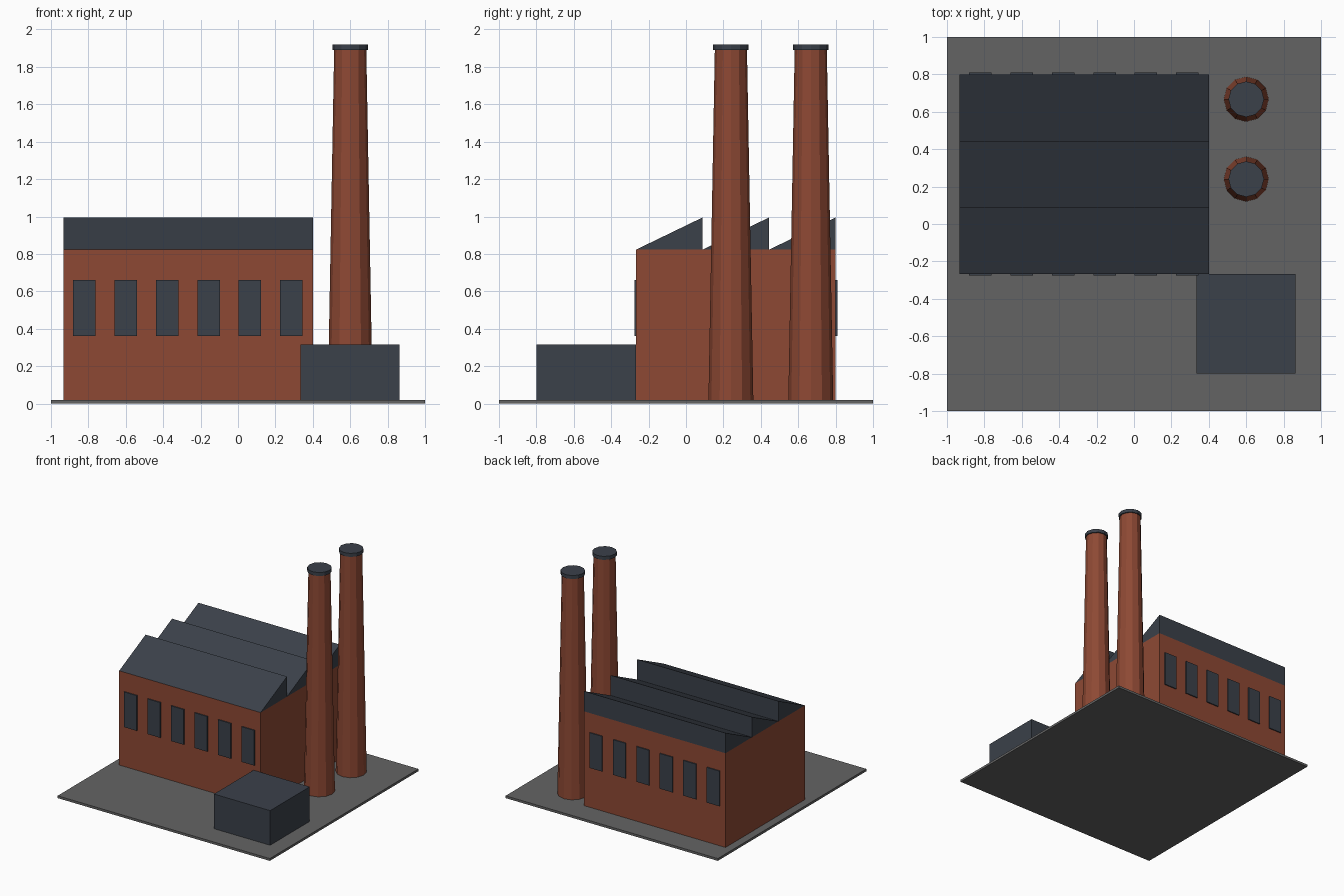
import bpy, bmesh
from mathutils import Matrix

cube = bpy.data.objects.get("Cube")
if cube:
    bpy.data.objects.remove(cube, do_unlink=True)


def material(name, rgb):
    m = bpy.data.materials.new(name)
    m.use_nodes = True
    m.diffuse_color = (*rgb, 1)
    m.node_tree.nodes["Principled BSDF"].inputs["Base Color"].default_value = (*rgb, 1)
    return m


BRICK = material("brick", (0.27, 0.066, 0.034))
SLATE = material("slate", (0.043, 0.052, 0.068))
PAVING = material("paving", (0.127, 0.127, 0.127))


def finish(name, bm, mat):
    bmesh.ops.recalc_face_normals(bm, faces=bm.faces)
    mesh = bpy.data.meshes.new(name)
    bm.to_mesh(mesh)
    bm.free()
    mesh.materials.append(mat)
    obj = bpy.data.objects.new(name, mesh)
    bpy.context.collection.objects.link(obj)
    return obj


def box(name, low, high, mat):
    bm = bmesh.new()
    bmesh.ops.create_cube(bm, size=1)
    for v in bm.verts:
        v.co = [h if c > 0 else l for c, l, h in zip(v.co, low, high)]
    return finish(name, bm, mat)


def drum(name, x, y, z0, z1, r0, r1, mat, sides=12):
    bm = bmesh.new()
    bmesh.ops.create_cone(bm, cap_ends=True, segments=sides, radius1=r0, radius2=r1,
                          depth=z1 - z0, matrix=Matrix.Translation((x, y, (z0 + z1) / 2)))
    return finish(name, bm, mat)


def wedge(name, x0, x1, profile, mat):
    # Extrude a (y, z) profile along x
    bm = bmesh.new()
    face = bm.faces.new([bm.verts.new((x0, y, z)) for y, z in profile])
    ext = bmesh.ops.extrude_face_region(bm, geom=[face])
    moved = [v for v in ext["geom"] if isinstance(v, bmesh.types.BMVert)]
    bmesh.ops.translate(bm, verts=moved, vec=(x1 - x0, 0, 0))
    return finish(name, bm, mat)


GROUND = 0.02
LEFT, RIGHT, FRONT, BACK = -0.933, 0.4, -0.267, 0.8
EAVES, RIDGE = 0.823, 0.995

# Site, main hall and low shed
box("ground_slab", (-1, -1, 0), (1, 1, GROUND), PAVING)
box("main_hall", (LEFT, FRONT, GROUND), (RIGHT, BACK, EAVES), BRICK)
box("shed", (0.333, -0.8, GROUND), (0.863, FRONT, 0.315), SLATE)

# Sawtooth roof: gentle slope to the front, upright face to the back
bay = (BACK - FRONT) / 3
for i in range(3):
    y = FRONT + i * bay
    wedge(f"roof_tooth_{i + 1}", LEFT, RIGHT,
          [(y, EAVES), (y + bay, EAVES), (y + bay, RIDGE)], SLATE)

# Window plates on both long walls
for side, wall, out in (("front", FRONT, -0.009), ("back", BACK, 0.009)):
    for i in range(6):
        x = LEFT + (RIGHT - LEFT) * (i + 0.5) / 6
        x = -0.822 + i * 0.2215
        box(f"{side}_window_{i + 1}", (x - 0.06, min(wall, wall + out), 0.36),
            (x + 0.06, max(wall, wall + out), 0.66), SLATE)

# Tapered chimneys with flat caps
for name, y in (("front", 0.24), ("back", 0.667)):
    drum(f"{name}_chimney", 0.6, y, GROUND, 1.89, 0.12, 0.086, BRICK)
    drum(f"{name}_chimney_cap", 0.6, y, 1.89, 1.92, 0.095, 0.095, SLATE)
